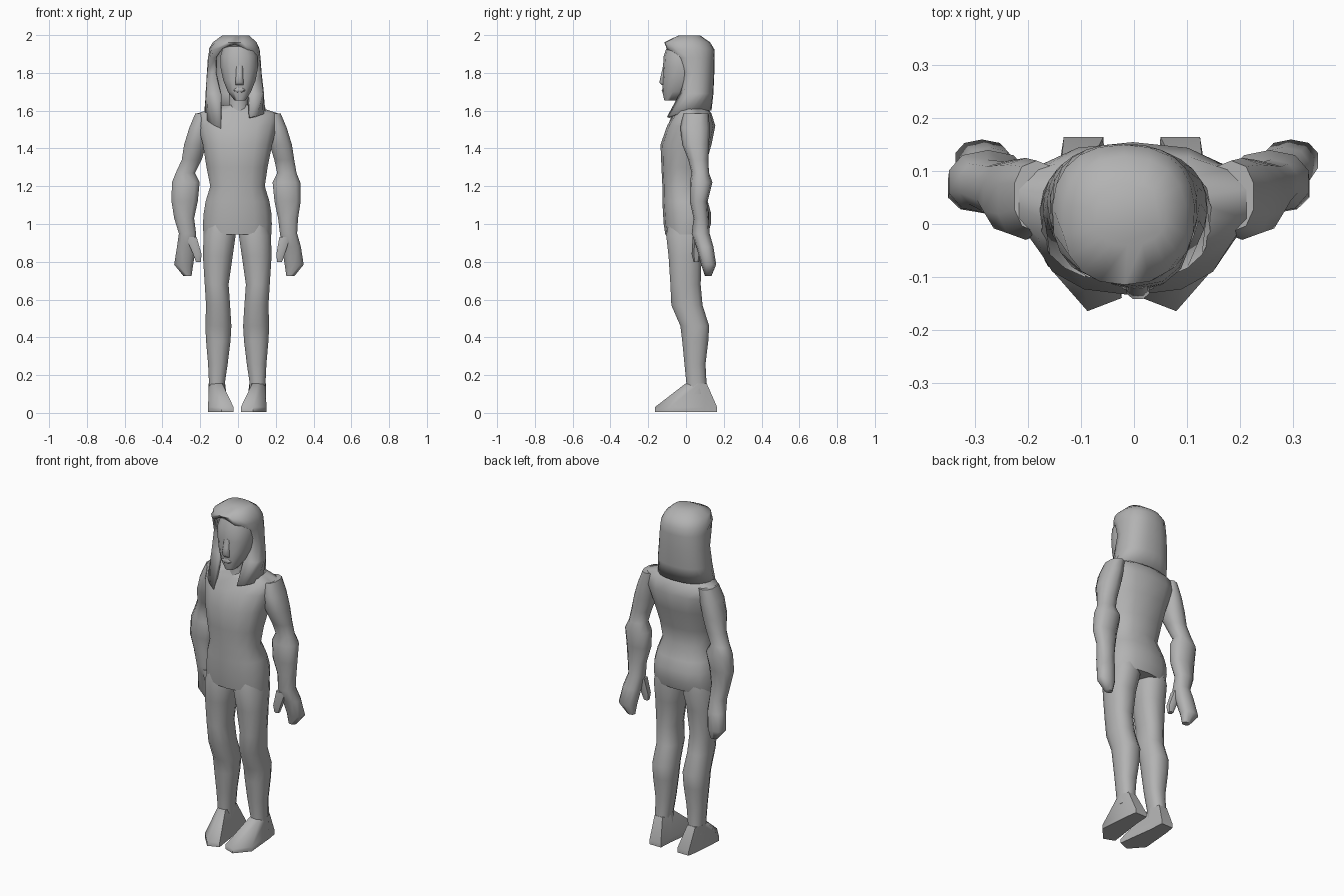
import bpy
import bmesh
from math import sin, cos, pi, radians, copysign

default_cube = bpy.data.objects.get("Cube")
if default_cube:
    bpy.data.objects.remove(default_cube, do_unlink=True)

grey = bpy.data.materials.new("plain grey")
grey.use_nodes = True
colour = (.45, .45, .45, 1)
grey.diffuse_color = colour
grey.node_tree.nodes["Principled BSDF"].inputs["Base Color"].default_value = colour


def finish(name, bm, angle):
    """Turn a bmesh into a shaded object."""
    bmesh.ops.recalc_face_normals(bm, faces=bm.faces[:])
    mesh = bpy.data.meshes.new(name)
    bm.to_mesh(mesh)
    bm.free()
    mesh.materials.append(grey)
    obj = bpy.data.objects.new(name, mesh)
    bpy.context.collection.objects.link(obj)
    bpy.ops.object.select_all(action='DESELECT')
    obj.select_set(True)
    bpy.context.view_layer.objects.active = obj
    bpy.ops.object.shade_smooth_by_angle(angle=radians(angle))
    return obj


def rounded(value, power=.85):
    return copysign(abs(value) ** power, value)


def oval(left, right, front, back, angle):
    """Point on a slightly squared oval that fills the given bounds."""
    x = (left + right) / 2 + (right - left) / 2 * rounded(cos(angle))
    y = (front + back) / 2 + (back - front) / 2 * rounded(sin(angle))
    return x, y


def bridge(bm, lower, upper, closed=True):
    count = len(lower)
    for i in range(count if closed else count - 1):
        j = (i + 1) % count
        bm.faces.new((lower[i], lower[j], upper[j], upper[i]))


def skin(name, rings, angle=60):
    """Skin a stack of point rings and cap both ends."""
    bm = bmesh.new()
    rows = [[bm.verts.new(p) for p in ring] for ring in rings]
    for lower, upper in zip(rows, rows[1:]):
        bridge(bm, lower, upper)
    bm.faces.new(rows[0])
    bm.faces.new(rows[-1])
    return finish(name, bm, angle)


def loft(name, sections, place=lambda x, y, z: (x, y, z), sides=10):
    """Each section is left, right, front, back and height."""
    rings = []
    for left, right, front, back, z in sections:
        ring = [oval(left, right, front, back, 2 * pi * (i + .5) / sides)
                for i in range(sides)]
        rings.append([place(x, y, z) for x, y in ring])
    return skin(name, rings)


# Torso with pelvis and broad shoulders
loft("torso", [
    (-.187, .18, -.11, .115, .945),
    (-.19, .183, -.118, .132, 1.0),
    (-.185, .18, -.122, .132, 1.06),
    (-.175, .17, -.125, .115, 1.12),
    (-.15, .145, -.125, .085, 1.2),
    (-.17, .16, -.13, .1, 1.3),
    (-.19, .185, -.135, .135, 1.42),
    (-.215, .21, -.1, .155, 1.52),
    (-.222, .218, -.06, .135, 1.585),
    (-.08, .08, -.04, .1, 1.63)], sides=14)

# Neck
loft("neck", [
    (-.07, .07, -.06, .08, 1.56),
    (-.05, .055, -.05, .07, 1.63),
    (-.05, .055, -.06, .07, 1.72)])

# Head, nose and mouth
loft("head", [
    (-.02, .04, -.115, -.03, 1.655),
    (-.055, .07, -.125, .03, 1.7),
    (-.08, .095, -.125, .08, 1.76),
    (-.095, .108, -.122, .1, 1.83),
    (-.095, .105, -.118, .1, 1.89),
    (-.08, .09, -.1, .1, 1.94)], sides=14)
loft("nose", [
    (-.015, .03, -.128, -.1, 1.735),
    (-.016, .031, -.143, -.1, 1.75),
    (-.012, .027, -.133, -.1, 1.79),
    (-.012, .027, -.122, -.1, 1.84)], sides=8)
loft("mouth", [
    (-.015, .03, -.122, -.1, 1.695),
    (-.025, .04, -.13, -.1, 1.708),
    (-.015, .03, -.124, -.1, 1.722)], sides=8)


# Long hair: a shell open around the face, with two forward locks
def hair():
    # left, right, front, back, height, face opening half angle, edge pull
    levels = [
        (-.18, .15, -.11, .135, 1.6, 24, 1),
        (-.172, .138, -.085, .145, 1.69, 60, .55),
        (-.165, .125, -.085, .15, 1.8, 68, .74),
        (-.16, .12, -.1, .152, 1.88, 58, .8),
        (-.155, .115, -.112, .15, 1.925, 26, 1),
        (-.135, .1, -.115, .128, 1.962, 0, 1),
        (-.085, .06, -.04, .075, 1.998, 0, 1)]
    steps = 18
    bm = bmesh.new()
    rows = []
    for level, (left, right, front, back, z, opening, pull) in enumerate(levels):
        start = -pi / 2 + radians(opening)
        sweep = 2 * pi - 2 * radians(opening)
        middle = (left + right) / 2
        row = []
        for i in range(steps + 1):
            t = i / steps
            x, y = oval(left, right, front, back, start + sweep * t)
            if i in (0, steps):
                x = middle + (x - middle) * pull
            forward = max(0, abs(t - .5) * 2 - .45)
            drop = forward * (.06 if t < .5 else .17) if level == 0 else 0
            row.append(bm.verts.new((x, y, z - drop)))
        rows.append(row)
    for lower, upper in zip(rows, rows[1:]):
        bridge(bm, lower, upper, closed=False)
    bm.faces.new(rows[-1])
    bmesh.ops.remove_doubles(bm, verts=bm.verts[:], dist=.0005)
    obj = finish("hair", bm, 60)
    shell = obj.modifiers.new("thickness", 'SOLIDIFY')
    shell.thickness = .015
    shell.offset = -1


hair()

# Limb sections for the left side; the right side is mirrored
arm = [
    (.255, .3, .1, .135, .725),
    (.245, .35, .08, .16, .785),
    (.23, .335, .055, .145, .88),
    (.22, .315, .03, .125, .95),
    (.21, .32, .04, .12, 1.03),
    (.19, .335, .02, .115, 1.12),
    (.18, .333, .02, .14, 1.22),
    (.205, .312, .03, .122, 1.27),
    (.19, .3, .012, .118, 1.34),
    (.165, .288, -.02, .122, 1.42),
    (.15, .26, -.03, .125, 1.51),
    (.14, .228, -.015, .12, 1.585)]
thumb = [
    (.205, .235, .04, .07, .8),
    (.2, .25, .03, .08, .84),
    (.215, .28, .035, .095, .93)]
leg = [
    (.06, .147, .0, .11, .1),
    (.06, .147, .0, .11, .16),
    (.045, .152, -.01, .105, .26),
    (.03, .163, -.022, .12, .38),
    (.025, .167, -.032, .125, .46),
    (.032, .163, -.08, .09, .57),
    (.04, .17, -.085, .08, .68),
    (.018, .18, -.095, .085, .83),
    (.002, .177, -.108, .11, .94),
    (.02, .155, -.09, .1, 1.03)]

# Foot outlines run round the same corners at sole and ankle
sole = [(.015, -.14), (.08, -.165), (.15, -.085),
        (.135, .1), (.125, .165), (.05, .165), (.045, .08)]
ankle = [(.075, .0), (.105, -.003), (.135, .015),
         (.148, .07), (.13, .11), (.078, .11), (.06, .06)]


def build_side(label, sign):
    right = sign < 0

    def place_arm(x, y, z):
        # The right elbow sits a little wider and its hand closer in
        if right and .95 < z < 1.3:
            x += .02
        elif right and z < .9:
            x -= .01
        return sign * x, y, z

    def place_leg(x, y, z):
        return sign * (x + (.008 if right else 0)), y, z

    loft(label + "_arm", arm, place_arm)
    loft(label + "_thumb", thumb, place_arm, sides=6)
    loft(label + "_leg", leg, place_leg, sides=12)
    rings = [[place_leg(x, y, z) for x, y in outline]
             for outline, z in ((sole, .005), (sole, .03), (ankle, .155))]
    skin(label + "_foot", rings)


for label, sign in (("left", 1), ("right", -1)):
    build_side(label, sign)
